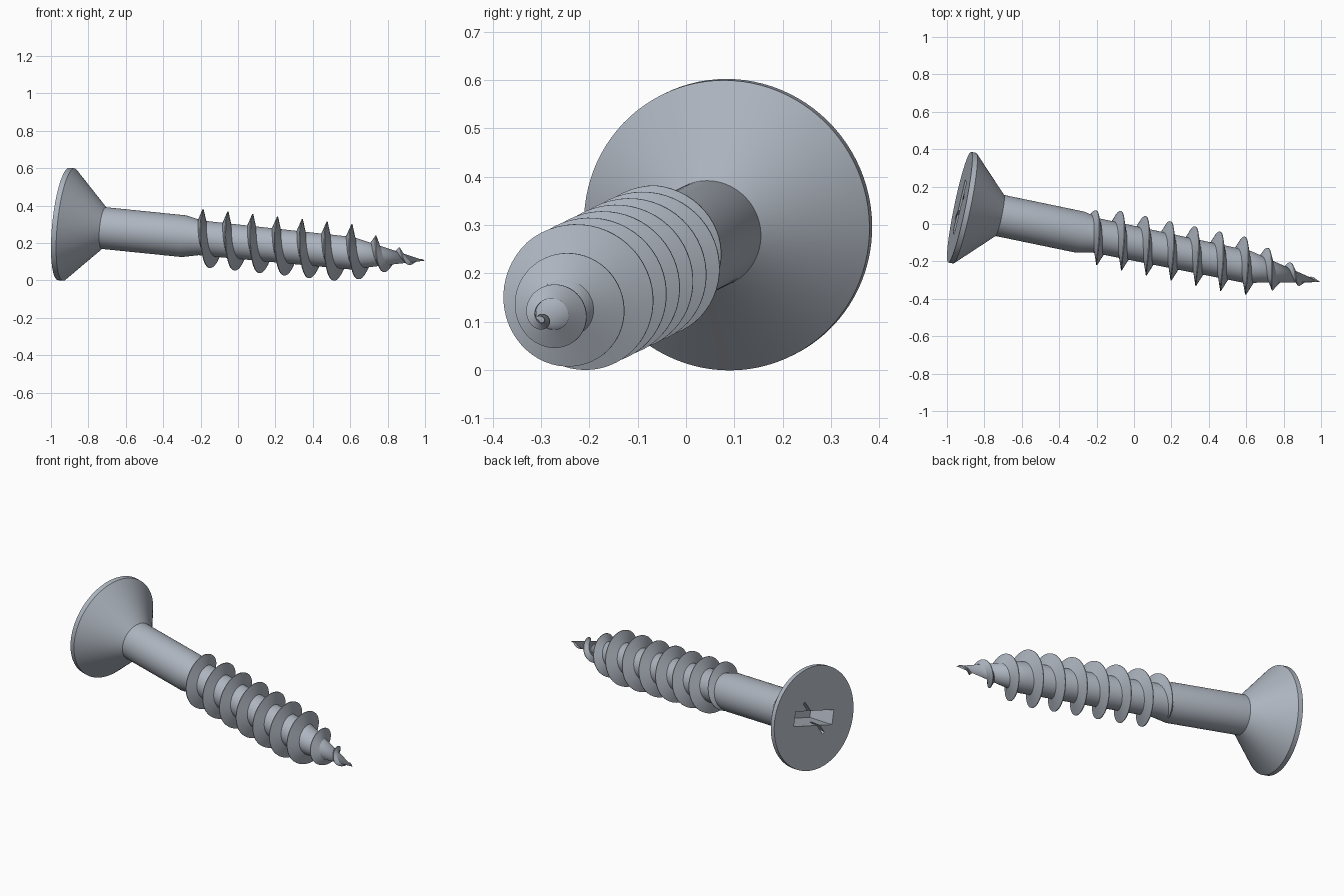
import bpy, bmesh, math
from mathutils import Vector, Matrix

cube = bpy.data.objects.get("Cube")
if cube:
    bpy.data.objects.remove(cube, do_unlink=True)

# Screw axis frame: local x runs from head to tip
HEAD = Vector((-0.932, 0.09, 0.302))
AXIS = Vector((1.932, -0.401, -0.196))
LENGTH = AXIS.length
d = AXIS.normalized()
up = (Vector((0, 0, 1)) - d * d.z).normalized()
side = up.cross(d)
FRAME = Matrix.Translation(HEAD) @ Matrix((d, side, up)).transposed().to_4x4()

HEAD_R, SHANK_R, CORE_R, CREST_R = 0.302, 0.112, 0.09, 0.155
TAPER = 1.58          # where the point starts
PITCH = 0.136

steel = bpy.data.materials.new("steel_grey")
steel.use_nodes = True
steel.diffuse_color = (0.42, 0.46, 0.52, 1)
steel.node_tree.nodes["Principled BSDF"].inputs["Base Color"].default_value = (0.42, 0.46, 0.52, 1)


def make(name, bm):
    bmesh.ops.recalc_face_normals(bm, faces=bm.faces)
    mesh = bpy.data.meshes.new(name)
    bm.to_mesh(mesh)
    bm.free()
    mesh.materials.append(steel)
    ob = bpy.data.objects.new(name, mesh)
    bpy.context.collection.objects.link(ob)
    ob.matrix_world = FRAME
    return ob


def smooth(ob, degrees):
    bpy.ops.object.select_all(action="DESELECT")
    ob.select_set(True)
    bpy.context.view_layer.objects.active = ob
    bpy.ops.object.shade_smooth_by_angle(angle=math.radians(degrees))


def lathe(name, profile, steps=96):
    bm = bmesh.new()
    verts = [bm.verts.new((t, r, 0)) for t, r in profile]
    edges = [bm.edges.new(pair) for pair in zip(verts, verts[1:])]
    bmesh.ops.spin(bm, geom=verts + edges, cent=(0, 0, 0), axis=(1, 0, 0),
                   angle=math.tau, steps=steps)
    bmesh.ops.remove_doubles(bm, verts=bm.verts, dist=1e-5)
    return make(name, bm)


# Countersunk head, shank, core and point in one turned body
body = lathe("screw_body", [
    (0, 0), (0, HEAD_R), (0.028, HEAD_R), (0.22, SHANK_R), (0.66, SHANK_R),
    (0.75, CORE_R + 0.003), (TAPER, CORE_R - 0.003), (LENGTH, 0)])


# Cross recess: two wide tapered bars and two thin ones between them
def bar(name, angle, length, width, depth):
    bm = bmesh.new()
    bmesh.ops.create_cube(bm, size=2)
    for v in bm.verts:
        shrink = 0.62 if v.co.x > 0 else 1
        v.co = (depth if v.co.x > 0 else -0.02, v.co.y * length * shrink, v.co.z * width * shrink)
    bm.transform(Matrix.Rotation(math.radians(angle), 4, "X"))
    ob = make(name, bm)
    ob.hide_render = True
    return ob


cutters = []
for i in range(2):
    cutters.append(bar("recess_slot", 15 + 90 * i, 0.155, 0.045, 0.13))
    cutters.append(bar("recess_ray", 60 + 90 * i, 0.14, 0.009, 0.06))
for cutter in cutters:
    mod = body.modifiers.new("recess", "BOOLEAN")
    mod.operation = "DIFFERENCE"
    mod.solver = "EXACT"
    mod.object = cutter
bpy.context.view_layer.update()
depsgraph = bpy.context.evaluated_depsgraph_get()
cut_mesh = bpy.data.meshes.new_from_object(body.evaluated_get(depsgraph))
body.modifiers.clear()
body.data = cut_mesh
for cutter in cutters:
    bpy.data.objects.remove(cutter, do_unlink=True)
smooth(body, 25)


# Right-handed helical thread
def core(t):
    return CORE_R * min(1, max(0, (LENGTH - t) / (LENGTH - TAPER)))


def crest(t):
    start = min(1, max(0, (t - 0.66) / 0.09))
    end = min(1, max(0, (LENGTH - t) / (LENGTH - TAPER)))
    return (CORE_R + (CREST_R - CORE_R) * start) * end


bm = bmesh.new()
START, END, PER_TURN = 0.66, 1.965, 56
count = int((END - START) / PITCH * PER_TURN)
rings = []
for i in range(count + 1):
    t = START + (END - START) * i / count
    # The crest points straight up at t = 0.75
    a = math.pi / 2 + math.tau * (t - 0.75) / PITCH
    root, tip = core(t) * 0.88, crest(t)
    half = 0.028 * min(1, 0.35 + core(t) / CORE_R)
    section = [(-half, root), (-0.002, tip), (0.002, tip), (half, root)]
    rings.append([bm.verts.new((t + o, r * math.cos(a), r * math.sin(a))) for o, r in section])
for p, q in zip(rings, rings[1:]):
    for k in range(4):
        n = (k + 1) % 4
        bm.faces.new((p[k], p[n], q[n], q[k]))
bm.faces.new(rings[0])
bm.faces.new(rings[-1])
smooth(make("thread", bm), 30)
